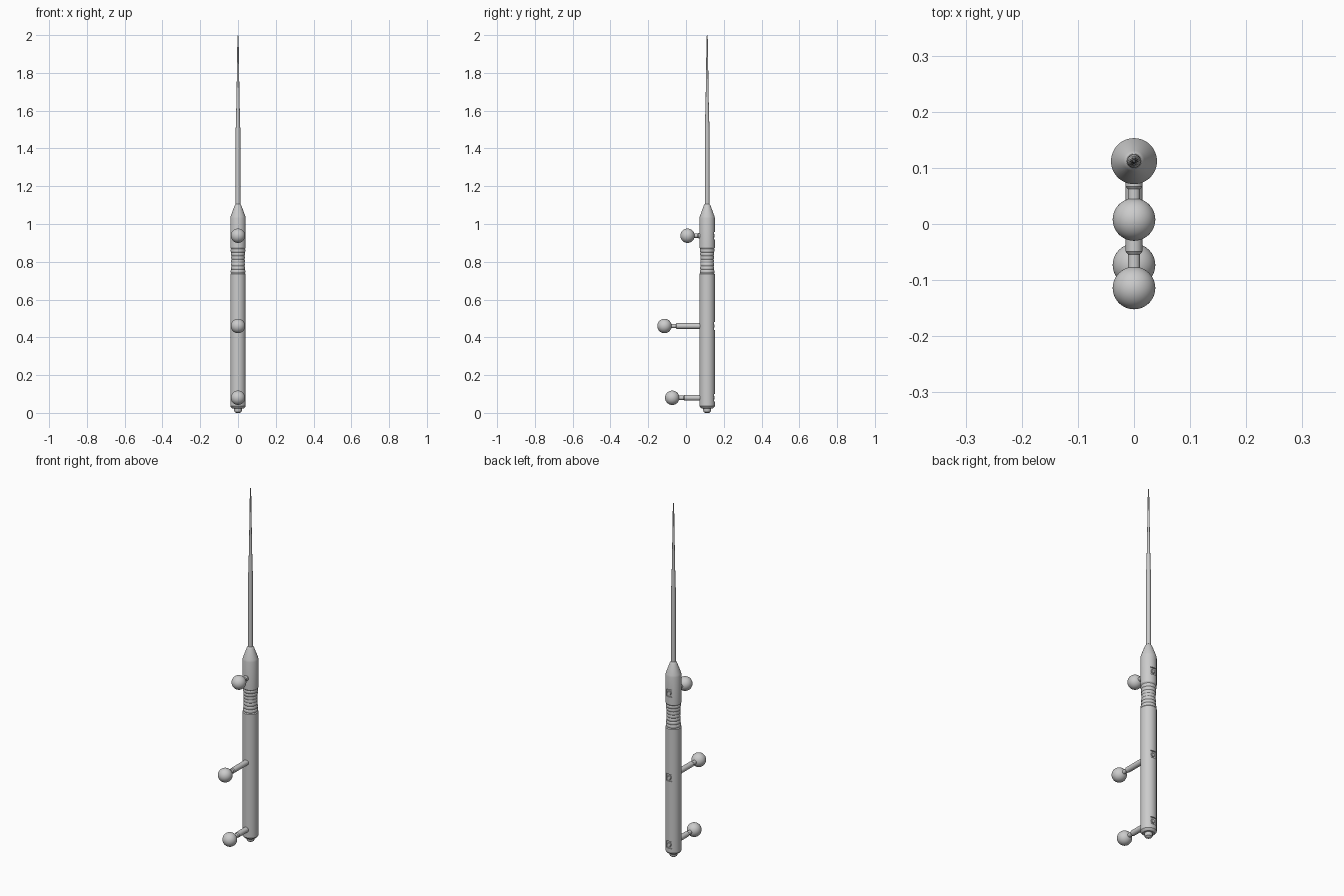
import bpy, bmesh, math
from mathutils import Matrix, Vector

if "Cube" in bpy.data.objects:
    bpy.data.objects.remove(bpy.data.objects["Cube"])

AXIS_Y = 0.112   # centre line of the handle
SEG = 48


def finish(ob):
    bpy.ops.object.select_all(action='DESELECT')
    ob.select_set(True)
    bpy.context.view_layer.objects.active = ob
    bpy.ops.object.shade_smooth_by_angle(angle=math.radians(30))


def lathe(name, profile, matrix, seg=SEG):
    """Closed solid of revolution from (radius, height) pairs around local z."""
    bm = bmesh.new()
    rings = []
    for r, h in profile:
        rings.append([bm.verts.new((r * math.cos(2 * math.pi * i / seg),
                                    r * math.sin(2 * math.pi * i / seg), h)) for i in range(seg)])
    for a, b in zip(rings, rings[1:]):
        for i in range(seg):
            j = (i + 1) % seg
            bm.faces.new((a[i], a[j], b[j], b[i]))
    bm.faces.new(rings[0][::-1])
    bm.faces.new(rings[-1])
    bm.transform(matrix)
    bmesh.ops.recalc_face_normals(bm, faces=bm.faces)
    me = bpy.data.meshes.new(name)
    bm.to_mesh(me)
    bm.free()
    ob = bpy.data.objects.new(name, me)
    bpy.context.collection.objects.link(ob)
    finish(ob)
    return ob


upright = Matrix.Translation((0, AXIS_Y, 0))

# handle: straight lower part, ribbed waist, upper part and cone
profile = [(0.030, 0.024), (0.036, 0.029), (0.041, 0.036), (0.041, 0.735)]
ribs = 7
for k in range(ribs):
    z0 = 0.74 + k * 0.0186
    r = 0.0395 - 0.0035 * math.sin(math.pi * (k + 0.5) / ribs)
    profile += [(r - 0.002, z0), (r, z0 + 0.004), (r, z0 + 0.0125), (r - 0.002, z0 + 0.0165)]
profile += [(0.041, 0.875), (0.041, 1.03), (0.039, 1.04), (0.019, 1.095), (0.015, 1.103), (0.013, 1.105)]
handle = lathe("handle", profile, upright)

# square nut pockets in the back of the handle, one behind each post
marker_data = [(0.938, 0.008), (0.46, -0.114), (0.08, -0.073)]
for z, _ in marker_data:
    bpy.ops.mesh.primitive_cube_add(size=1, location=(0, AXIS_Y + 0.053, z))
    cutter = bpy.context.object
    cutter.name = "pocket_cutter"
    cutter.scale = (0.036, 0.04, 0.040)
    cutter.hide_render = True
    mod = handle.modifiers.new("pocket", 'BOOLEAN')
    mod.operation = 'DIFFERENCE'
    mod.solver = 'EXACT'
    mod.object = cutter
    bpy.context.view_layer.objects.active = handle
    bpy.ops.object.modifier_apply(modifier=mod.name)
    bpy.data.objects.remove(cutter, do_unlink=True)
finish(handle)

# end knob at the bottom
lathe("end_knob", [(0.010, 0.0), (0.018, 0.005), (0.021, 0.013), (0.021, 0.026)], upright)

# probe shaft tapering to a fine tip
lathe("probe", [(0.0125, 1.09), (0.0122, 1.50), (0.0085, 1.64), (0.0080, 1.66),
                (0.0035, 1.97), (0.0025, 1.995), (0.0010, 2.0)], upright, 32)

# tracking markers: post, thinner neck, ball, and nut in the back pocket
for n, (z, y) in enumerate(marker_data, 1):
    forward = Matrix.Translation((0, AXIS_Y, z)) @ Matrix.Rotation(math.pi / 2, 4, 'X')
    reach = AXIS_Y - y
    shoulder = max(reach - 0.065, 0.045)
    lathe(f"marker_post_{n}", [(0.015, 0.02), (0.015, shoulder), (0.011, shoulder + 0.005),
                               (0.011, reach)], forward, 32)
    bpy.ops.mesh.primitive_uv_sphere_add(segments=40, ring_count=24, radius=0.038, location=(0, y, z))
    ball = bpy.context.object
    ball.name = f"marker_ball_{n}"
    finish(ball)
    back = Matrix.Translation((0, AXIS_Y, z)) @ Matrix.Rotation(-math.pi / 2, 4, 'X')
    lathe(f"back_nut_{n}", [(0.012, 0.028), (0.012, 0.036), (0.010, 0.038)], back, 6)
